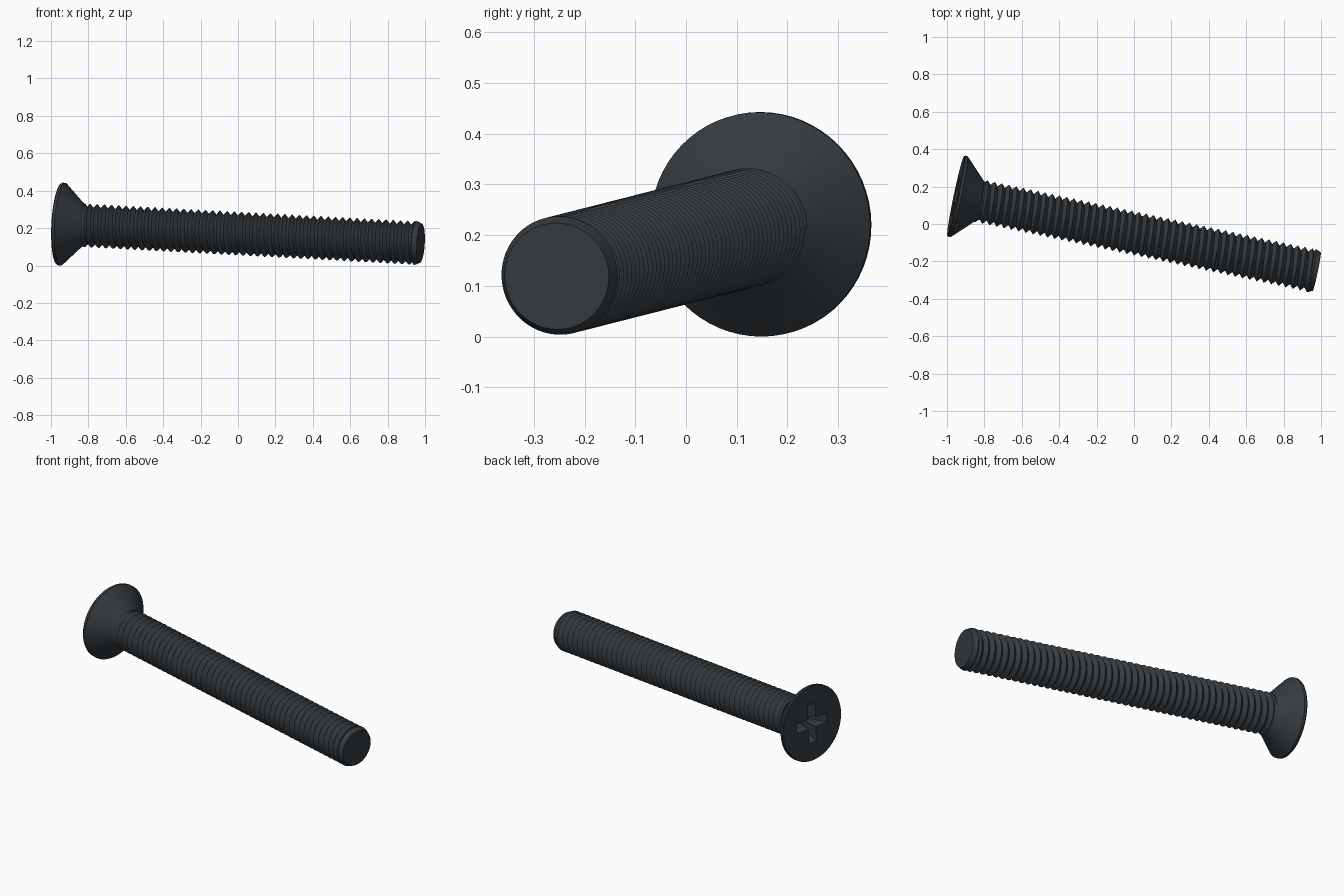
import bpy, bmesh, math
from mathutils import Vector, Matrix

cube = bpy.data.objects.get("Cube")
if cube:
    bpy.data.objects.remove(cube)

# Screw axis: local +z runs from the head face to the tip
HEAD = Vector((-0.953, 0.15, 0.222))
TIP = Vector((0.977, -0.255, 0.119))
LENGTH = (TIP - HEAD).length
AXIS = Matrix.Translation(HEAD) @ (TIP - HEAD).to_track_quat('Z', 'Y').to_matrix().to_4x4()

SEGMENTS = 64
CREST, ROOT, PITCH = 0.117, 0.095, 0.0395

steel = bpy.data.materials.new("dark steel")
steel.use_nodes = True
colour = (0.035, 0.043, 0.050, 1)
steel.diffuse_color = colour
steel.node_tree.nodes["Principled BSDF"].inputs["Base Color"].default_value = colour


def finish(name, bm, smooth=True):
    bmesh.ops.remove_doubles(bm, verts=bm.verts, dist=0.0001)
    bmesh.ops.recalc_face_normals(bm, faces=bm.faces)
    mesh = bpy.data.meshes.new(name)
    bm.to_mesh(mesh)
    bm.free()
    mesh.materials.append(steel)
    ob = bpy.data.objects.new(name, mesh)
    bpy.context.collection.objects.link(ob)
    ob.matrix_world = AXIS
    if smooth:
        bpy.ops.object.select_all(action='DESELECT')
        ob.select_set(True)
        bpy.context.view_layer.objects.active = ob
        bpy.ops.object.shade_smooth_by_angle(angle=math.radians(30))
    return ob


def lathe(name, profile):
    bm = bmesh.new()
    verts = [bm.verts.new((r, 0, a)) for r, a in profile]
    edges = [bm.edges.new(pair) for pair in zip(verts, verts[1:])]
    bmesh.ops.spin(bm, geom=verts + edges, cent=(0, 0, 0), axis=(0, 0, 1),
                   angle=math.tau, steps=SEGMENTS, use_merge=True)
    return finish(name, bm)


# Countersunk head with a thin rim and a short neck
head = lathe("countersunk_head", [
    (0, 0), (0.218, 0), (0.2215, 0.005), (0.2215, 0.018), (0.117, 0.123),
    (0.104, 0.138), (0.098, 0.16), (0, 0.16)])

# Tapered cross cutter for the driver recess
bm = bmesh.new()
ARM, HALF, DEPTH = 0.115, 0.028, 0.1
corner = [(ARM, -HALF), (ARM, HALF), (HALF, HALF)]
loops = []
for depth, scale in ((-0.02, 1.08), (DEPTH, 0.5)):
    loop = []
    for quarter in range(4):
        turn = Matrix.Rotation(quarter * math.pi / 2, 3, 'Z')
        loop += [bm.verts.new(turn @ Vector((x * scale, y * scale, depth))) for x, y in corner]
    bm.faces.new(loop)
    loops.append(loop)
top, bottom = loops
for i in range(len(top)):
    j = (i + 1) % len(top)
    bm.faces.new((top[i], top[j], bottom[j], bottom[i]))
cutter = finish("cross_recess_cutter", bm, smooth=False)
cutter.hide_render = True
cutter.hide_set(True)
cutter.display_type = 'WIRE'
cut = head.modifiers.new("cross_recess", 'BOOLEAN')
cut.object = cutter
cut.operation = 'DIFFERENCE'
cut.solver = 'EXACT'

# Helical thread: alternating crest and root rows, clamped to the shank ends
START, END = 0.13, LENGTH - 0.03
rows = 2 * math.ceil((END - START) / PITCH) + 3
bm = bmesh.new()
grid = []
for k in range(rows):
    row = []
    for s in range(SEGMENTS + 1):
        t = s / SEGMENTS
        a = START + (k / 2 - 1 + t) * PITCH
        r = CREST if k % 2 else ROOT
        a = min(max(a, START), END)
        row.append(bm.verts.new((r * math.cos(t * math.tau), r * math.sin(t * math.tau), a)))
    grid.append(row)
for low, high in zip(grid, grid[1:]):
    for s in range(SEGMENTS):
        bm.faces.new((low[s], low[s + 1], high[s + 1], high[s]))
bmesh.ops.dissolve_degenerate(bm, dist=0.0001, edges=bm.edges)
finish("threaded_shank", bm)

# Chamfered tip
lathe("chamfered_tip", [
    (0, LENGTH - 0.05), (ROOT, LENGTH - 0.045), (CREST, LENGTH - 0.027),
    (0.105, LENGTH), (0, LENGTH)])
